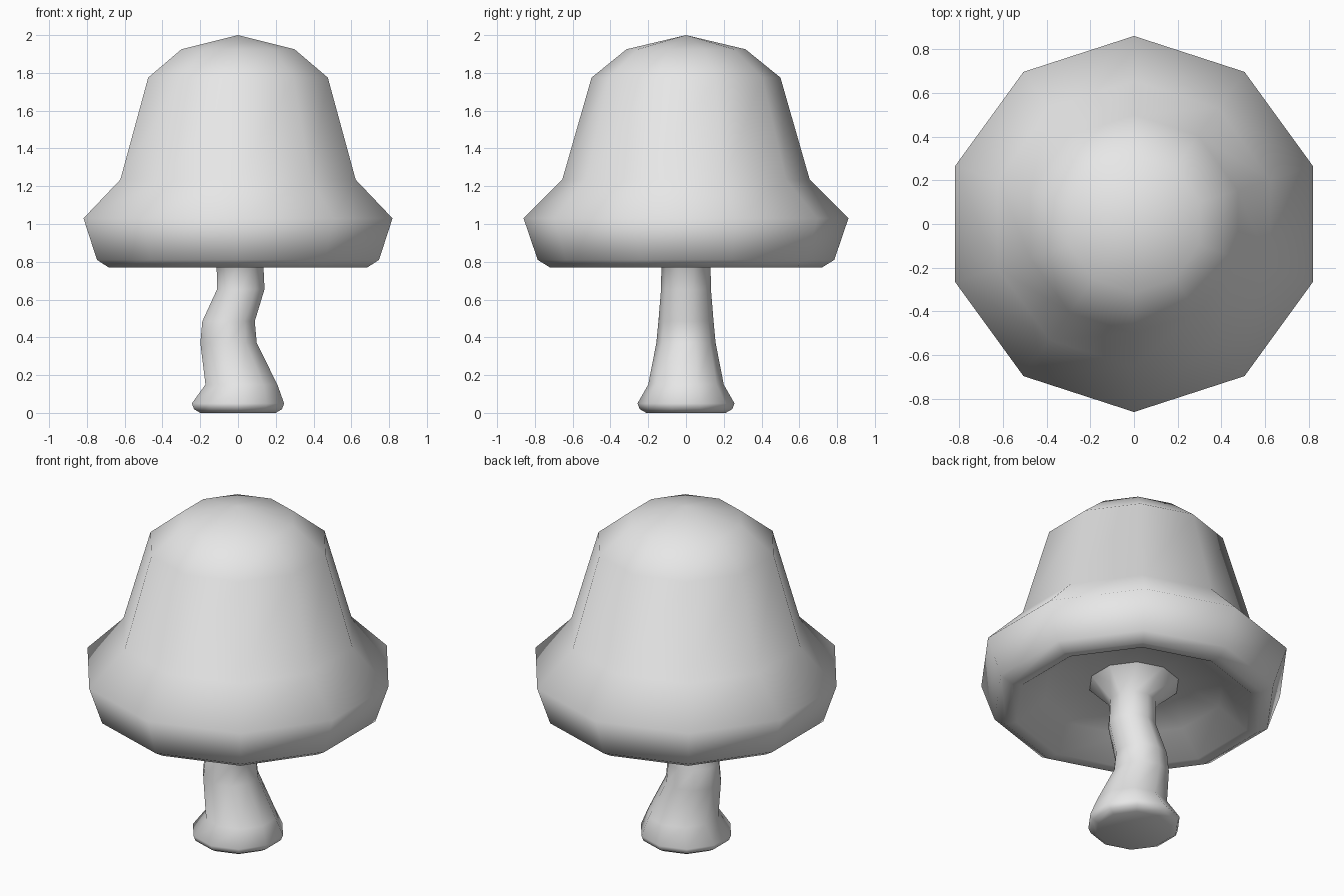
import bpy
import bmesh
from math import cos, sin, pi

SIDES = 10

if "Cube" in bpy.data.objects:
    bpy.data.objects.remove(bpy.data.objects["Cube"], do_unlink=True)

grey = bpy.data.materials.new("light grey")
grey.use_nodes = True
grey.diffuse_color = (0.8, 0.8, 0.8, 1)
grey.node_tree.nodes["Principled BSDF"].inputs["Base Color"].default_value = (0.8, 0.8, 0.8, 1)


def lathe(name, rings):
    """Skin stacked ten-sided rings of (centre x, radius, z); radius 0 makes a tip."""
    bm = bmesh.new()
    loops = []
    for cx, r, z in rings:
        if r == 0:
            loops.append([bm.verts.new((cx, 0, z))] * SIDES)
        else:
            angles = [pi / 2 + 2 * pi * i / SIDES for i in range(SIDES)]
            loops.append([bm.verts.new((cx + r * cos(a), r * sin(a), z)) for a in angles])
    for low, high in zip(loops, loops[1:]):
        for i in range(SIDES):
            j = (i + 1) % SIDES
            corners = dict.fromkeys((low[i], low[j], high[j], high[i]))
            bm.faces.new(list(corners))
    for face in bm.faces:
        face.smooth = True
    mesh = bpy.data.meshes.new(name)
    bm.to_mesh(mesh)
    bm.free()
    mesh.materials.append(grey)
    obj = bpy.data.objects.new(name, mesh)
    bpy.context.collection.objects.link(obj)
    return obj


# Cap: hollow underside, rolled rim, bell sides and shallow pointed crown
cap_profile = [(0.25, 0.92), (0.5, 0.89), (0.66, 0.775), (0.72, 0.77), (0.785, 0.81),
               (0.86, 1.03), (0.655, 1.235), (0.5, 1.775), (0.315, 1.925), (0, 2.0)]
lathe("mushroom_cap", [(0, r, z) for r, z in cap_profile])

# Stem: flared foot, crooked middle, flare into the underside of the cap
lathe("mushroom_stem", [
    (0, 0, 0.005), (0, 0.21, 0.0), (0, 0.245, 0.02), (0, 0.257, 0.05),
    (0.018, 0.2, 0.15), (-0.05, 0.157, 0.37), (-0.05, 0.146, 0.485),
    (0.015, 0.132, 0.655), (0.01, 0.13, 0.8), (0, 0.25, 0.92),
])
